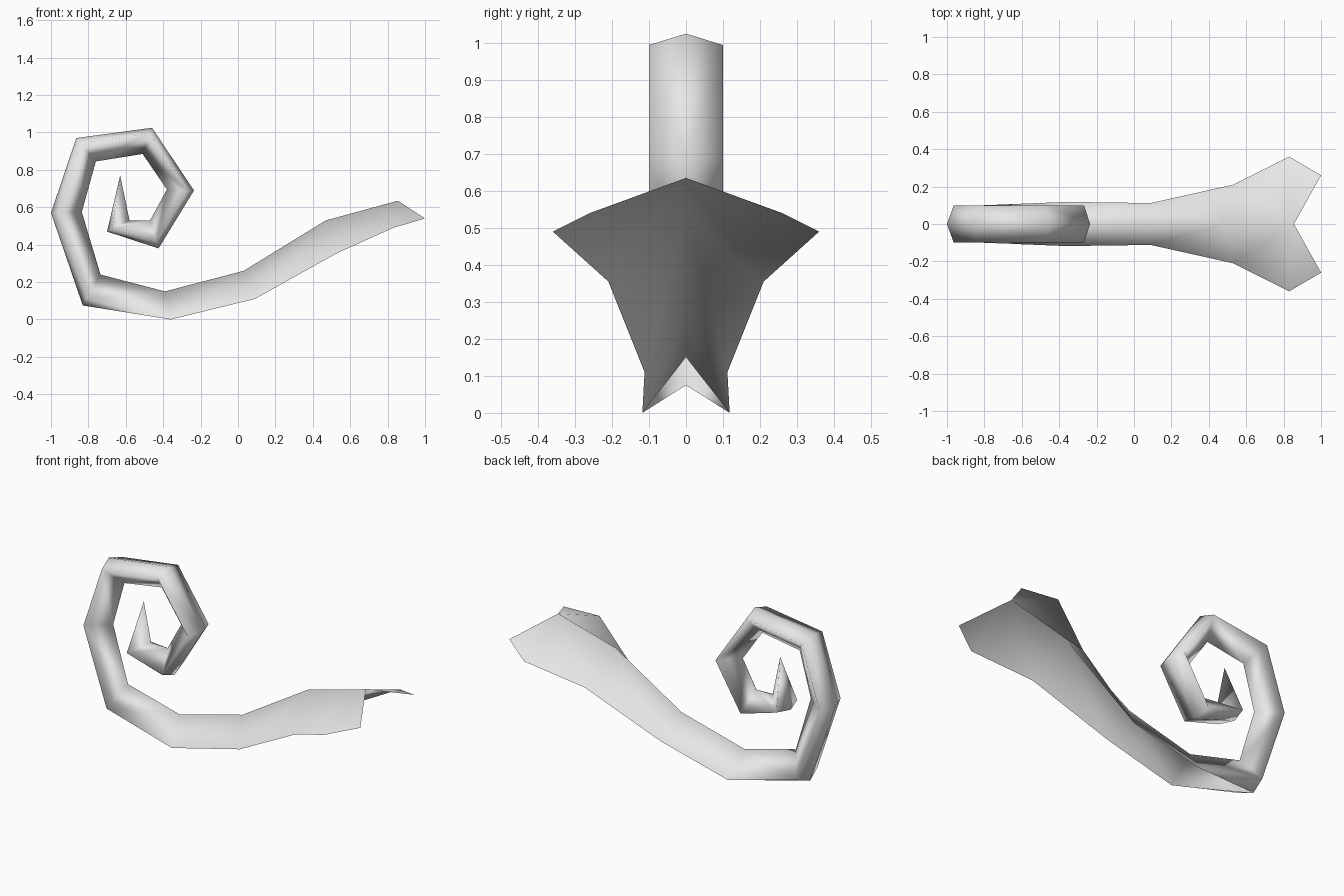
import bpy, bmesh

if "Cube" in bpy.data.objects:
    bpy.data.objects.remove(bpy.data.objects["Cube"])

mat = bpy.data.materials.new("light grey")
mat.diffuse_color = (0.8, 0.8, 0.8, 1)
mat.use_nodes = True
mat.node_tree.nodes["Principled BSDF"].inputs["Base Color"].default_value = mat.diffuse_color

# open blade: ridge (x, z), side edge (x, z), half width
BLADE = [((0.47, 0.53), (0.53, 0.355), 0.21),
         ((0.03, 0.26), (0.09, 0.11), 0.112),
         ((-0.39, 0.15), (-0.36, 0.0), 0.118)]
# closed curl: inner ridge (x, z), outer ridge (x, z)
CURL = [((-0.735, 0.24), (-0.83, 0.075)),
        ((-0.835, 0.575), (-1.0, 0.57)),
        ((-0.76, 0.845), (-0.865, 0.97)),
        ((-0.51, 0.885), (-0.46, 1.025)),
        ((-0.38, 0.695), (-0.235, 0.69)),
        ((-0.47, 0.53), (-0.425, 0.38)),
        ((-0.58, 0.53), (-0.70, 0.47))]
CURL_HALF_WIDTH = 0.1

bm = bmesh.new()


def vert(p, y=0.0):
    return bm.verts.new((p[0], y, p[1]))


def pair(p, w):
    return [vert(p, -w), vert(p, w)]


# forked end of the blade
ridge = vert((0.855, 0.635))
side = pair((0.83, 0.49), 0.36)
tips = pair((1.0, 0.54), 0.26)
for s, t in zip(side, tips):
    bm.faces.new((ridge, s, t))

# folded blade, one sheet with a central ridge
for r, e, w in BLADE:
    nr, ns = vert(r), pair(e, w)
    for k in range(2):
        bm.faces.new((ridge, nr, ns[k], side[k]))
    ridge, side = nr, ns

# curl with a four-sided section, open where it meets the blade
outer = None
for i, o in CURL:
    s = (o[0] + 0.22 * (i[0] - o[0]), o[1] + 0.22 * (i[1] - o[1]))
    nr, no, ns = vert(i), vert(o), pair(s, CURL_HALF_WIDTH)
    for k in range(2):
        bm.faces.new((ridge, nr, ns[k], side[k]))
        if outer:
            bm.faces.new((side[k], ns[k], no, outer))
        else:
            bm.faces.new((side[k], ns[k], no))
    ridge, outer, side = nr, no, ns

# pointed end of the curl
tip = vert((-0.63, 0.77))
for k in range(2):
    bm.faces.new((ridge, tip, side[k]))
    bm.faces.new((side[k], tip, outer))

bmesh.ops.recalc_face_normals(bm, faces=bm.faces)
# the closed curl faces outward, so the blade ridge must face up
bm.normal_update()
if sum(f.normal.z * f.calc_area() for f in bm.faces if f.calc_center_median().x > 0) < 0:
    bmesh.ops.reverse_faces(bm, faces=bm.faces)
for f in bm.faces:
    f.smooth = True

mesh = bpy.data.meshes.new("curled_leaf")
bm.to_mesh(mesh)
bm.free()
mesh.materials.append(mat)
leaf = bpy.data.objects.new("curled_leaf", mesh)
bpy.context.collection.objects.link(leaf)
